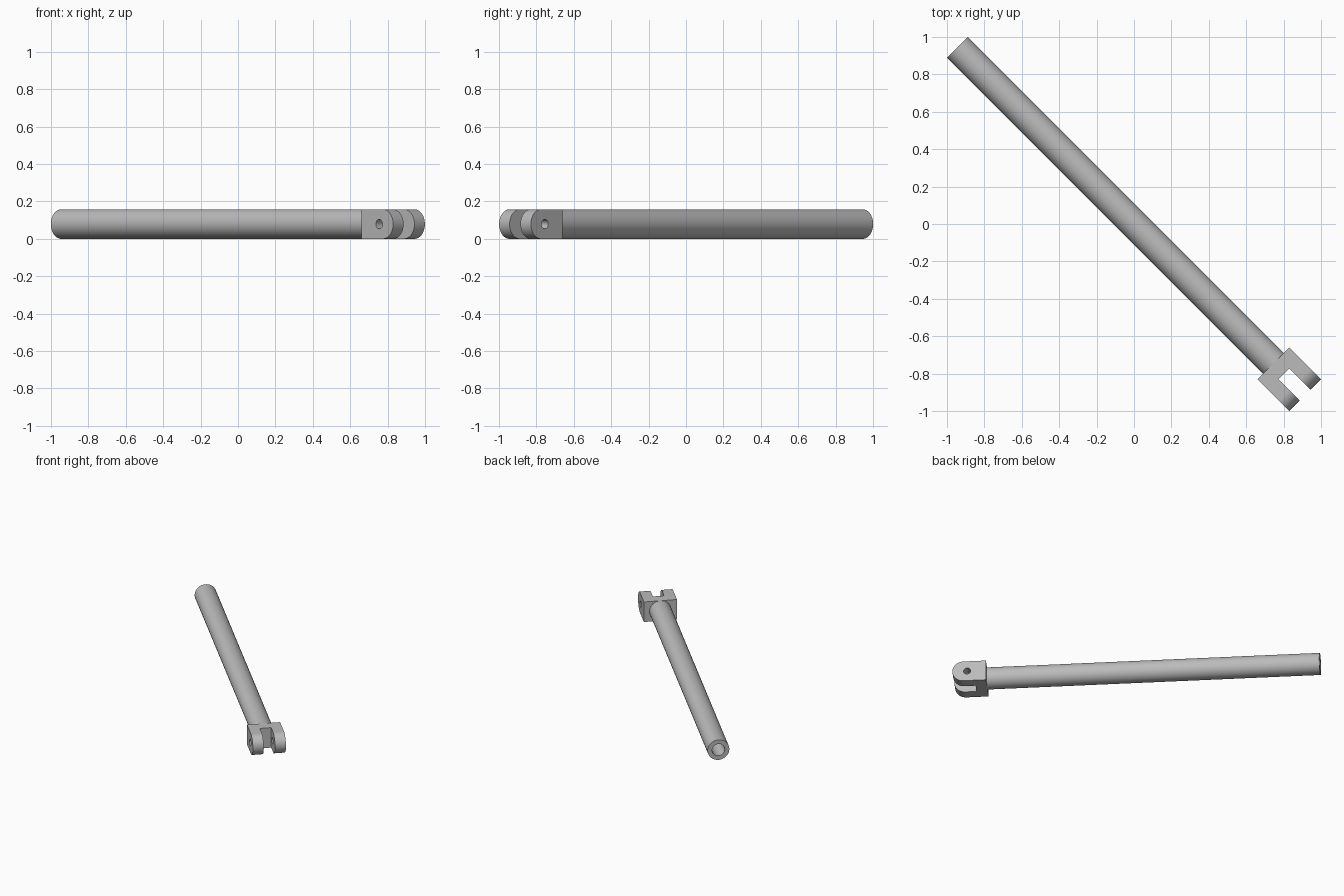
import bpy, bmesh, math
from mathutils import Matrix, Vector

cube = bpy.data.objects.get("Cube")
if cube:
    bpy.data.objects.remove(cube)

R = 0.079                  # rod radius and half the fork height
BORE = 0.046               # inner radius of the rod
BACK, FRONT = 1.053, 1.293 # fork ends along the axis
ROD_END = -1.336
HALF_W, HALF_SLOT = 0.12, 0.041
SLOT_X, PIN_X, PIN_R = 1.133, 1.187, 0.025
# the parts are built along +x, then turned onto the diagonal
PLACE = Matrix.Translation((0, 0, R)) @ Matrix.Rotation(math.radians(-45), 4, 'Z')

steel = bpy.data.materials.new("grey steel")
steel.use_nodes = True
colour = (0.5, 0.5, 0.5, 1)
steel.diffuse_color = colour
steel.node_tree.nodes["Principled BSDF"].inputs["Base Color"].default_value = colour


def make(name, bm):
    bmesh.ops.recalc_face_normals(bm, faces=bm.faces)
    mesh = bpy.data.meshes.new(name)
    bm.to_mesh(mesh)
    bm.free()
    mesh.materials.append(steel)
    ob = bpy.data.objects.new(name, mesh)
    bpy.context.collection.objects.link(ob)
    ob.matrix_world = PLACE
    return ob


def activate(ob):
    bpy.ops.object.select_all(action='DESELECT')
    ob.select_set(True)
    bpy.context.view_layer.objects.active = ob


def cut(ob, cutter):
    cutter.hide_render = True
    mod = ob.modifiers.new("cut", 'BOOLEAN')
    mod.operation, mod.solver, mod.object = 'DIFFERENCE', 'EXACT', cutter
    activate(ob)
    bpy.ops.object.modifier_apply(modifier=mod.name)
    bpy.data.objects.remove(cutter)


def smooth(ob):
    activate(ob)
    bpy.ops.object.shade_smooth_by_angle(angle=math.radians(30))


# hollow rod: a wall section spun about the axis
bm = bmesh.new()
section = [bm.verts.new((x, 0, r)) for x, r in
           ((ROD_END, BORE), (ROD_END, R), (BACK, R), (BACK, BORE))]
edges = [bm.edges.new((section[i], section[(i + 1) % 4])) for i in range(4)]
bmesh.ops.spin(bm, geom=section + edges, cent=(0, 0, 0), axis=(1, 0, 0),
               angle=math.tau, steps=64, use_merge=True)
bmesh.ops.remove_doubles(bm, verts=bm.verts, dist=0.0001)
smooth(make("hollow_rod", bm))

# fork: a round-nosed side profile extruded across its width
bm = bmesh.new()
points = [(BACK, R), (BACK, -R)]
for i in range(33):
    a = math.pi * (i / 32 - 0.5)
    points.append((FRONT - R + R * math.cos(a), R * math.sin(a)))
side = bm.faces.new([bm.verts.new((x, -HALF_W, z)) for x, z in points])
grown = bmesh.ops.extrude_face_region(bm, geom=[side])["geom"]
bmesh.ops.translate(bm, vec=Vector((0, 2 * HALF_W, 0)),
                    verts=[g for g in grown if isinstance(g, bmesh.types.BMVert)])
fork = make("fork", bm)

# slot between the prongs
bm = bmesh.new()
length = 0.3
bmesh.ops.create_cube(bm, size=1, matrix=Matrix.Translation((SLOT_X + length / 2, 0, 0))
                      @ Matrix.Diagonal((length, 2 * HALF_SLOT, 4 * R, 1)))
cut(fork, make("slot_cutter", bm))

# pin hole through both prongs
bm = bmesh.new()
bmesh.ops.create_cone(bm, cap_ends=True, segments=32, radius1=PIN_R, radius2=PIN_R,
                      depth=4 * HALF_W, matrix=Matrix.Translation((PIN_X, 0, 0))
                      @ Matrix.Rotation(math.pi / 2, 4, 'X'))
cut(fork, make("pin_cutter", bm))
smooth(fork)
